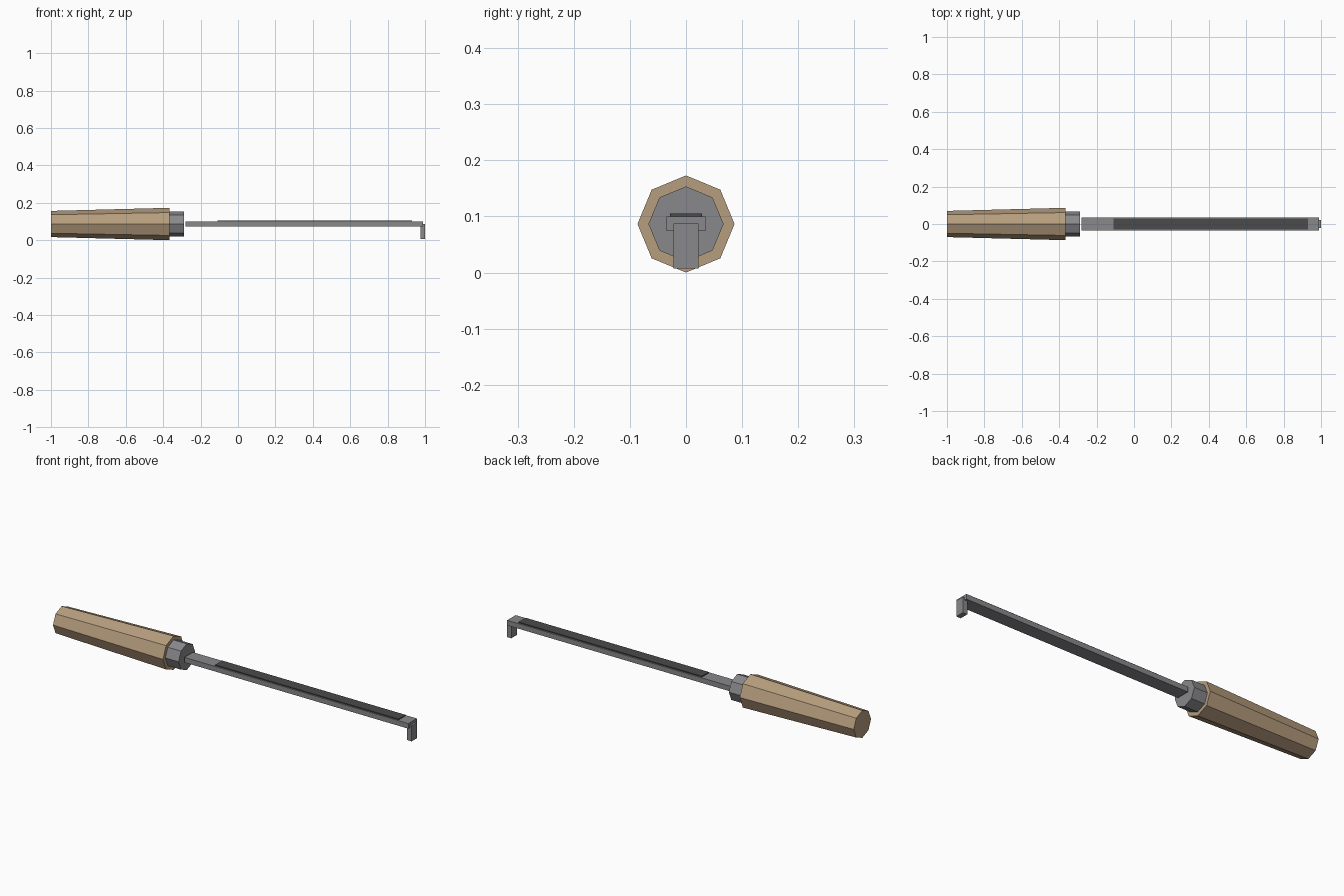
import bpy
import math

cube = bpy.data.objects.get("Cube")
if cube:
    bpy.data.objects.remove(cube, do_unlink=True)


def material(name, rgb):
    mat = bpy.data.materials.new(name)
    mat.use_nodes = True
    mat.diffuse_color = (*rgb, 1)
    mat.node_tree.nodes["Principled BSDF"].inputs["Base Color"].default_value = (*rgb, 1)
    return mat


WOOD = material("tan wood", (0.47, 0.34, 0.21))
STEEL = material("grey steel", (0.25, 0.25, 0.265))
DARK = material("dark steel", (0.07, 0.07, 0.07))
AXIS = 0.0865  # height of the tool's centre line


def finish(name, mat):
    obj = bpy.context.object
    obj.name = obj.data.name = name
    obj.data.materials.append(mat)
    return obj


def octagon(name, x0, x1, r0, r1, mat):
    """Eight-sided tapered bar along x, with corners at top and sides."""
    bpy.ops.mesh.primitive_cone_add(
        vertices=8, radius1=r0, radius2=r1, depth=x1 - x0,
        location=((x0 + x1) / 2, 0, AXIS), rotation=(0, math.pi / 2, 0))
    return finish(name, mat)


def box(name, x, half_width, z, mat):
    bpy.ops.mesh.primitive_cube_add(
        size=1, location=(sum(x) / 2, 0, sum(z) / 2))
    bpy.context.object.scale = (x[1] - x[0], 2 * half_width, z[1] - z[0])
    return finish(name, mat)


# Grip
octagon("handle", -1.0, -0.365, 0.07, AXIS, WOOD)
octagon("ferrule", -0.365, -0.29, 0.067, 0.067, STEEL)

# Shaft with a raised dark strip and a downturned tip
box("shaft", (-0.28, 0.99), 0.0345, (0.074, 0.1), STEEL)
box("shaft_strip", (-0.11, 0.93), 0.0285, (0.098, 0.105), DARK)
box("hook_tip", (0.975, 1.0), 0.0225, (0.007, 0.087), STEEL)
